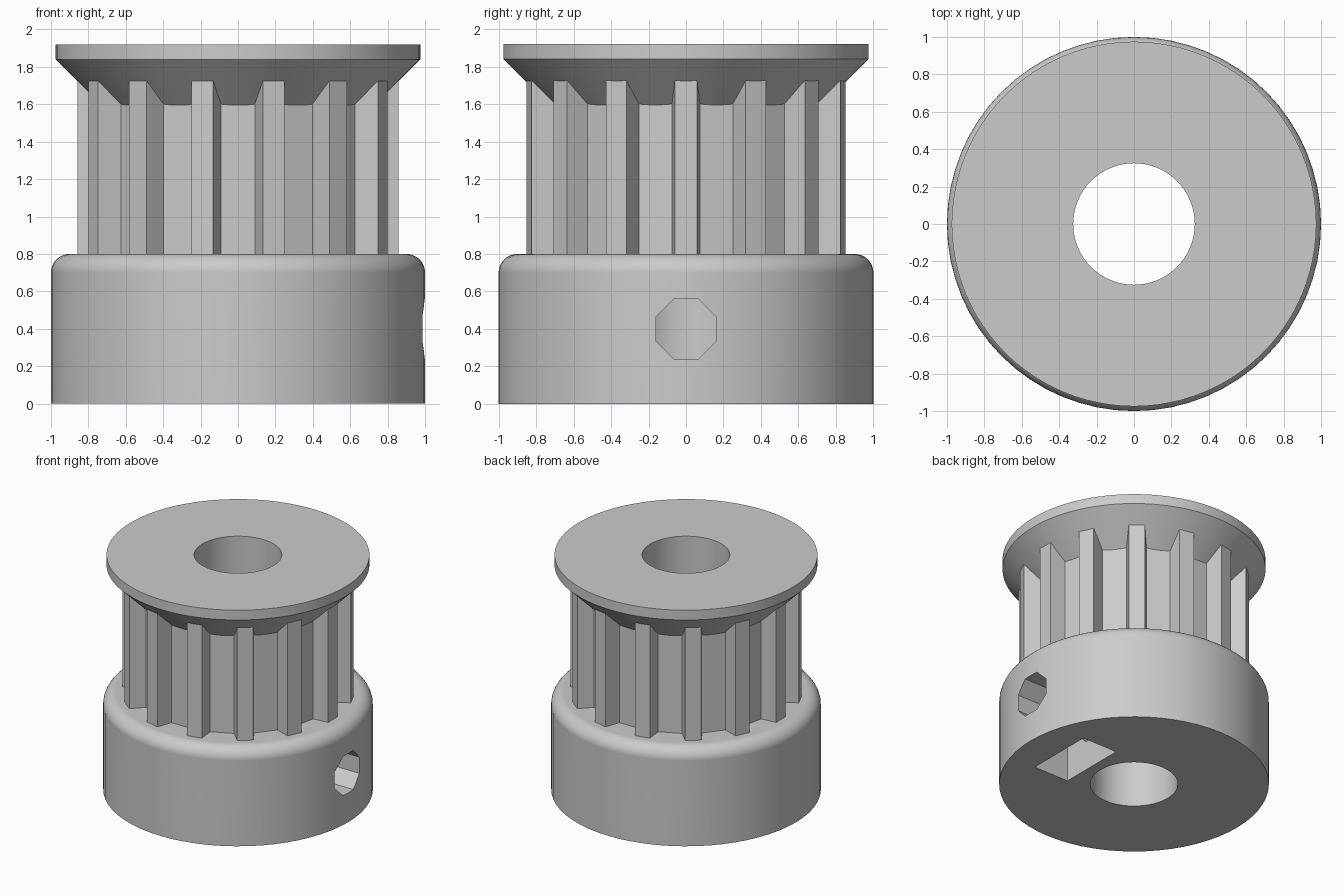
import bpy, bmesh, math
from mathutils import Matrix, Vector

if "Cube" in bpy.data.objects:
    bpy.data.objects.remove(bpy.data.objects["Cube"], do_unlink=True)

grey = bpy.data.materials.new("plain grey")
grey.use_nodes = True
colour = (0.6, 0.6, 0.6, 1)
grey.diffuse_color = colour
grey.node_tree.nodes["Principled BSDF"].inputs["Base Color"].default_value = colour


def loft(name, rings):
    """Solid through a stack of equal-sized point rings, capped at both ends."""
    bm = bmesh.new()
    loops = [[bm.verts.new(p) for p in ring] for ring in rings]
    n = len(loops[0])
    for low, high in zip(loops, loops[1:]):
        for i in range(n):
            j = (i + 1) % n
            bm.faces.new((low[i], low[j], high[j], high[i]))
    bm.faces.new(loops[0])
    bm.faces.new(loops[-1])
    bmesh.ops.recalc_face_normals(bm, faces=bm.faces)
    mesh = bpy.data.meshes.new(name)
    bm.to_mesh(mesh)
    bm.free()
    mesh.materials.append(grey)
    obj = bpy.data.objects.new(name, mesh)
    bpy.context.collection.objects.link(obj)
    return obj


def circle(r, z, n, turn=0.0):
    return [Vector((r * math.cos(a), r * math.sin(a), z))
            for a in (math.tau * (i + turn) / n for i in range(n))]


def lathe(name, profile, n, turn=0.0):
    return loft(name, [circle(r, z, n, turn) for r, z in profile])


def along_x(obj, x, z):
    """Turn an upright solid to point along +x."""
    obj.data.transform(Matrix.Translation((x, 0, z)) @ Matrix.Rotation(math.pi / 2, 4, "Y"))
    return obj


# Hub with a rounded upper rim
FILLET, STEPS = 0.1, 8
rim = [(1 - FILLET + FILLET * math.cos(a), 0.8 - FILLET + FILLET * math.sin(a))
       for a in (math.pi / 2 * i / STEPS for i in range(STEPS + 1))]
body = lathe("pulley_body", [(1, 0)] + rim, 64)

# Toothed drum: trapezoid grooves between the teeth
TEETH = 14
groove = [(0.85, -0.133), (0.73, -0.09), (0.73, 0.09), (0.85, 0.133)]
outline = []
for k in range(TEETH):
    turn = Matrix.Rotation(math.tau * (k + 0.5) / TEETH, 3, "Z")
    outline += [turn @ Vector((x, y, 0)) for x, y in groove]
drum = loft("toothed_drum", [[p + Vector((0, 0, z)) for p in outline] for z in (0.7, 1.75)])

# Belt-retaining flange with a conical underside
flange = lathe("flange", [(0.6, 1.465), (0.975, 1.84), (0.975, 1.92)], 96)

# Cutters: shaft bore, set-screw hole, nut pocket open at the bottom
bore = lathe("bore_cutter", [(0.325, -0.2), (0.325, 2.2)], 64)
screw_r = 0.16 / math.cos(math.pi / 8)
screw = along_x(lathe("screw_cutter", [(screw_r, 0), (screw_r, 1.2)], 8, 0.5), 0, 0.4)
NUT_IN, NUT_OUT, NUT_HALF = 0.41, 0.725, 0.28
nut_r = NUT_HALF / math.cos(math.pi / 6)
nut = along_x(lathe("nut_cutter", [(nut_r, NUT_IN), (nut_r, NUT_OUT)], 6), 0, 0.4)
slot = loft("slot_cutter", [[Vector((x, y, z)) for x, y in (
    (NUT_IN, -NUT_HALF), (NUT_OUT, -NUT_HALF), (NUT_OUT, NUT_HALF), (NUT_IN, NUT_HALF))]
    for z in (-0.2, 0.4)])

# Join the solids, cut the holes
bpy.context.view_layer.objects.active = body
body.select_set(True)
steps = [(drum, "UNION"), (flange, "UNION"), (bore, "DIFFERENCE"),
         (screw, "DIFFERENCE"), (nut, "DIFFERENCE"), (slot, "DIFFERENCE")]
for tool, operation in steps:
    mod = body.modifiers.new(tool.name, "BOOLEAN")
    mod.operation = operation
    mod.solver = "EXACT"
    mod.object = tool
    bpy.ops.object.modifier_apply(modifier=mod.name)
    bpy.data.objects.remove(tool, do_unlink=True)

# Smooth round walls, crisp edges, flat caps
bpy.ops.object.shade_smooth_by_angle(angle=math.radians(20))
weighted = body.modifiers.new("flat_caps", "WEIGHTED_NORMAL")
weighted.keep_sharp = True
